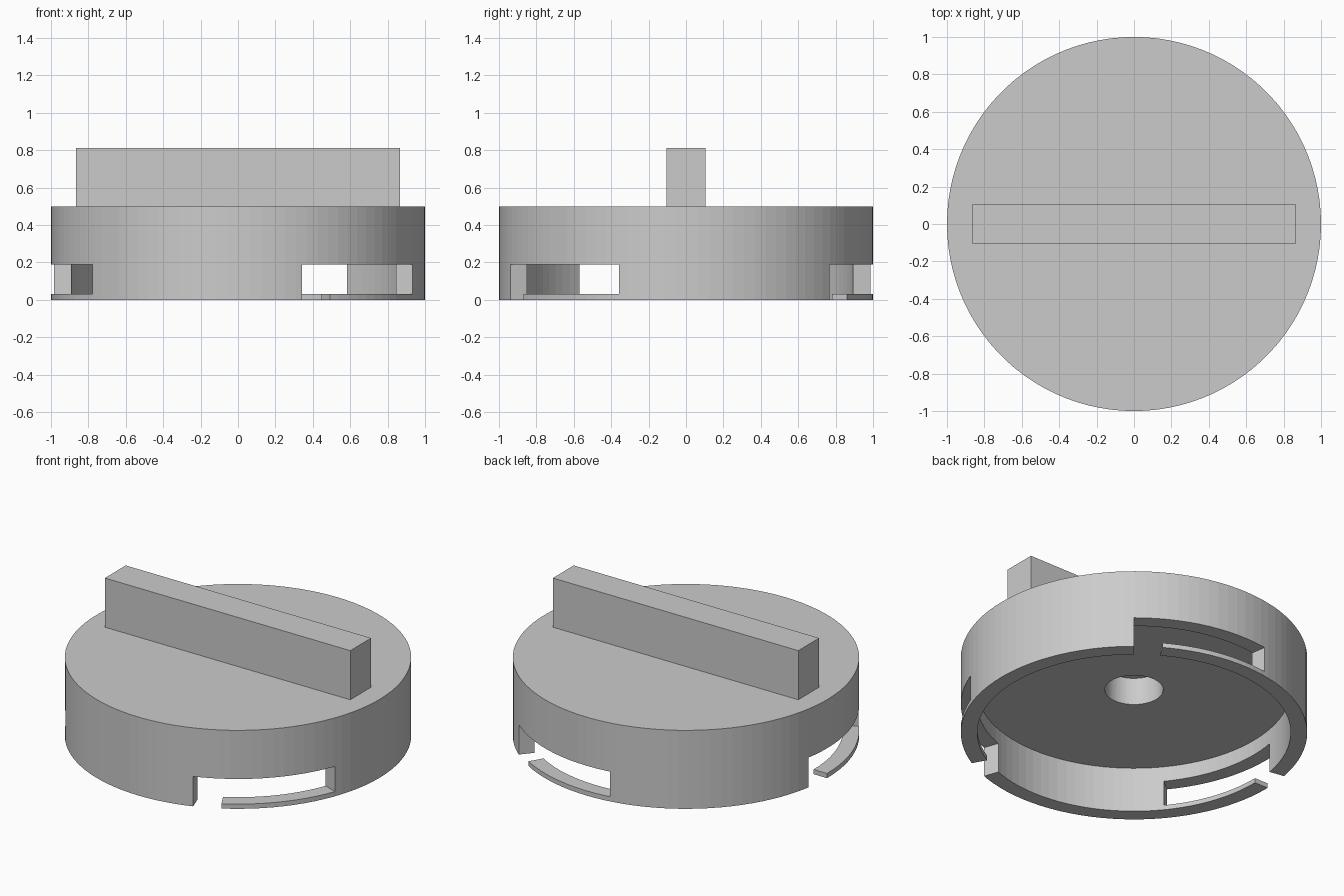
import bpy
import bmesh
from math import cos, sin, radians, pi

SEGMENTS = 100
R_OUT, R_IN, R_HOLE = 1.0, 0.905, 0.168
Z_TOP, Z_FLOOR, Z_HOLE = 0.5, 0.286, 0.46
SLOT_LOW, SLOT_HIGH = 0.03, 0.19

cube = bpy.data.objects.get("Cube")
if cube:
    bpy.data.objects.remove(cube, do_unlink=True)

grey = bpy.data.materials.new("plain grey")
grey.use_nodes = True
colour = (0.6, 0.6, 0.6, 1.0)
grey.diffuse_color = colour
grey.node_tree.nodes["Principled BSDF"].inputs["Base Color"].default_value = colour


def make_object(name, bm):
    bmesh.ops.recalc_face_normals(bm, faces=bm.faces)
    mesh = bpy.data.meshes.new(name)
    bm.to_mesh(mesh)
    bm.free()
    mesh.materials.append(grey)
    obj = bpy.data.objects.new(name, mesh)
    bpy.context.collection.objects.link(obj)
    return obj


def lathe(name, profile):
    """Turn an (r, z) profile whose two ends lie on the axis."""
    bm = bmesh.new()
    angles = [2 * pi * i / SEGMENTS for i in range(SEGMENTS)]
    rings = [[bm.verts.new((r * cos(a), r * sin(a), z)) for a in angles]
             for r, z in profile]
    for low, high in zip(rings, rings[1:]):
        for i in range(SEGMENTS):
            j = (i + 1) % SEGMENTS
            bm.faces.new((low[i], low[j], high[j], high[i]))
    bm.faces.new(rings[0])
    bm.faces.new(rings[-1])
    return make_object(name, bm)


def add_sector(bm, start, end, z0, z1, steps=8):
    """Add a ring-sector block that passes through the whole wall."""
    r0, r1 = R_IN - 0.08, R_OUT + 0.08
    angles = [radians(start + (end - start) * i / steps) for i in range(steps + 1)]
    outline = [(r1 * cos(a), r1 * sin(a)) for a in angles]
    outline += [(r0 * cos(a), r0 * sin(a)) for a in reversed(angles)]
    low = [bm.verts.new((x, y, z0)) for x, y in outline]
    high = [bm.verts.new((x, y, z1)) for x, y in outline]
    bm.faces.new(low)
    bm.faces.new(high)
    for i in range(len(low)):
        j = (i + 1) % len(low)
        bm.faces.new((low[i], low[j], high[j], high[i]))


def cut(target, cutter):
    mod = target.modifiers.new("cut", 'BOOLEAN')
    mod.operation = 'DIFFERENCE'
    mod.solver = 'EXACT'
    mod.object = cutter
    bpy.context.view_layer.objects.active = target
    bpy.ops.object.modifier_apply(modifier=mod.name)
    bpy.data.objects.remove(cutter, do_unlink=True)


# Hollow cap with a blind centre hole on its underside
cap = lathe("cap_body", [
    (R_HOLE, Z_HOLE), (R_HOLE, Z_FLOOR), (R_IN, Z_FLOOR), (R_IN, 0),
    (R_OUT, 0), (R_OUT, Z_TOP)])

# Three bayonet slots, each with an entry gap open to the bottom rim
for turn in (-70, 50, 170):
    for start, end, low in ((0, 49, SLOT_LOW), (0, 9.5, -0.1)):
        bm = bmesh.new()
        add_sector(bm, turn + start, turn + end, low, SLOT_HIGH)
        cutter = make_object("slot_cutter", bm)
        cutter.hide_render = True
        cut(cap, cutter)

# Straight grip bar across the top
bm = bmesh.new()
bmesh.ops.create_cube(bm, size=1)
bottom, top = Z_TOP - 0.02, 0.813
bmesh.ops.scale(bm, vec=(1.73, 0.21, top - bottom), verts=bm.verts)
bmesh.ops.translate(bm, vec=(0, 0, (top + bottom) / 2), verts=bm.verts)
make_object("grip_bar", bm)
